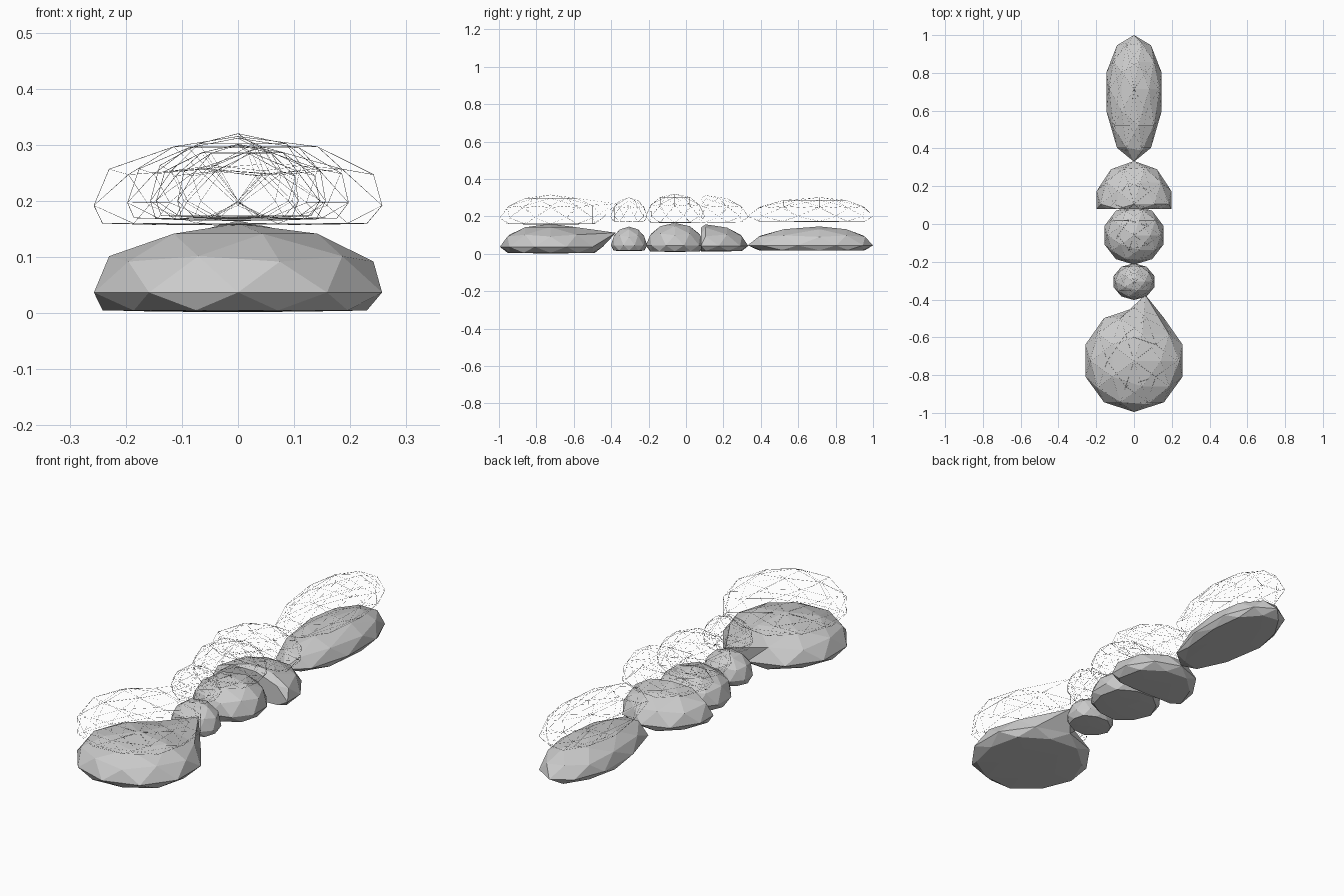
import bpy, bmesh

if "Cube" in bpy.data.objects:
    bpy.data.objects.remove(bpy.data.objects["Cube"])

LIFT = 0.155   # height of the wire copy above each stone


def stone_mesh(name, cy, rx, front, back, eq, top, base, cut=None, pull=None):
    """Ico sphere stretched into a stone with a flattened underside."""
    bm = bmesh.new()
    bmesh.ops.create_icosphere(bm, subdivisions=2, radius=1)
    for v in bm.verts:
        x, y, z = v.co
        # soft lip below the equator, then an almost flat base
        if z >= 0:
            nz = eq + z * (top - eq)
        else:
            lip = min(1, -z / 0.447)
            nz = eq - (eq - base) * (0.83 * lip + 0.17 * -z)
        ny = cy + y * (back if y > 0 else front)
        if cut is not None:
            ny = max(ny, cut)
        # one corner drawn out to a point
        if pull and abs(x - 0.276) < 0.02 and y > 0.8 and 0.4 < z < 0.5:
            v.co = pull
        else:
            v.co = (x * rx, ny, nz)
    bmesh.ops.dissolve_degenerate(bm, dist=1e-5, edges=bm.edges)
    bmesh.ops.recalc_face_normals(bm, faces=bm.faces)
    me = bpy.data.meshes.new(name)
    bm.to_mesh(me)
    bm.free()
    return me


def add(name, mesh, z=0):
    ob = bpy.data.objects.new(name, mesh)
    ob.location.z = z
    bpy.context.collection.objects.link(ob)
    return ob


# name, centre y, half width, front/back reach, equator, top, base
stones = [
    ("pear_stone", dict(cy=-0.725, rx=0.27, front=0.27, back=0.28, eq=0.037,
                        top=0.16, base=0.002, pull=(0.06, -0.375, 0.112))),
    ("small_stone", dict(cy=-0.305, rx=0.113, front=0.097, back=0.097,
                         eq=0.045, top=0.145, base=0.014)),
    ("round_stone", dict(cy=-0.06, rx=0.164, front=0.155, back=0.16,
                         eq=0.045, top=0.165, base=0.01)),
    ("half_stone", dict(cy=0.105, rx=0.207, front=0.2, back=0.228,
                        eq=0.042, top=0.157, base=0.012, cut=0.08)),
    ("long_stone", dict(cy=0.715, rx=0.153, front=0.385, back=0.285,
                        eq=0.045, top=0.146, base=0.016)),
]

for name, shape in stones:
    mesh = stone_mesh(name, **shape)
    add(name, mesh)
    # hairline wire copy hovering over the stone
    wire = add(name + "_wire", mesh.copy(), LIFT)
    mod = wire.modifiers.new("wire", 'WIREFRAME')
    mod.thickness = 0.001
    mod.use_even_offset = False
